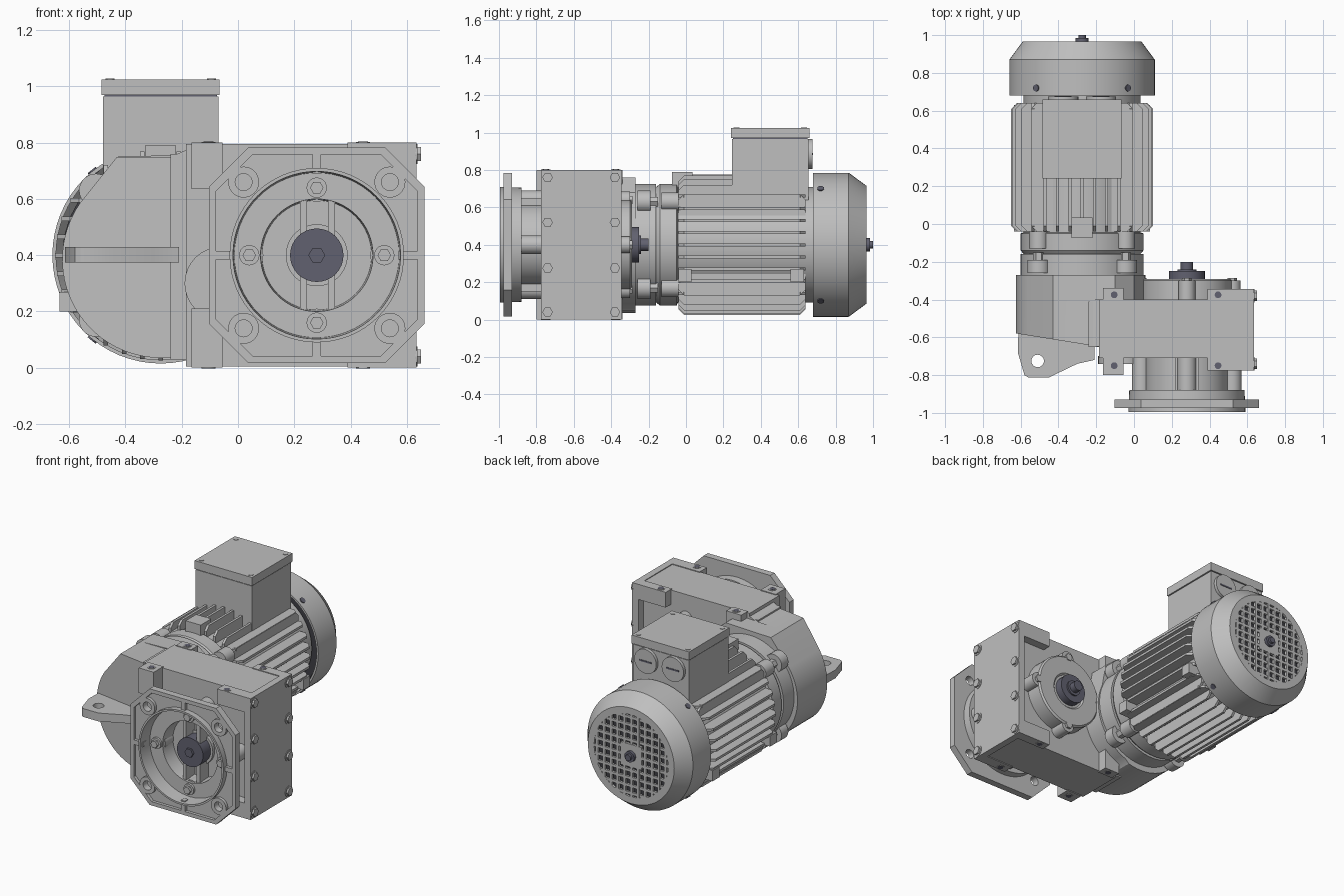
import bpy, bmesh
from math import sin, cos, radians, sqrt, pi
from mathutils import Matrix

if "Cube" in bpy.data.objects:
    bpy.data.objects.remove(bpy.data.objects["Cube"])

parts = []
MX, MZ = -0.275, 0.40      # motor axis
GX, GZ = 0.28, 0.40        # output shaft axis


def material(name, color):
    m = bpy.data.materials.new(name)
    m.use_nodes = True
    m.diffuse_color = color
    m.node_tree.nodes["Principled BSDF"].inputs["Base Color"].default_value = color
    return m


GREY = material("housing grey", (0.52, 0.52, 0.52, 1))
STEEL = material("dark steel", (0.12, 0.12, 0.16, 1))
BLACK = material("fan black", (0.05, 0.05, 0.06, 1))


def finish(name, bm, mat):
    bmesh.ops.recalc_face_normals(bm, faces=bm.faces)
    me = bpy.data.meshes.new(name)
    bm.to_mesh(me)
    bm.free()
    me.materials.append(mat)
    ob = bpy.data.objects.new(name, me)
    bpy.context.collection.objects.link(ob)
    parts.append(ob)
    return ob


def prism(name, pts, w0, w1, axis="y", mat=GREY):
    """Extrude a 2D outline along an axis."""
    put = {"x": lambda u, v, w: (w, u, v), "y": lambda u, v, w: (u, w, v),
           "z": lambda u, v, w: (u, v, w)}[axis]
    bm = bmesh.new()
    a, b = ([bm.verts.new(put(u, v, w)) for u, v in pts] for w in (w0, w1))
    bm.faces.new(a)
    bm.faces.new(b)
    for i in range(len(pts)):
        j = (i + 1) % len(pts)
        bm.faces.new((a[i], a[j], b[j], b[i]))
    return finish(name, bm, mat)


def arc(cu, cv, r, a0=0, a1=360, n=32):
    full = a1 - a0 == 360
    return [(cu + r * cos(radians(a0 + (a1 - a0) * i / (n if full else n - 1))),
             cv + r * sin(radians(a0 + (a1 - a0) * i / (n if full else n - 1)))) for i in range(n)]


def rod(name, u, v, r, w0, w1, axis="y", mat=GREY, n=32):
    return prism(name, arc(u, v, r, n=n), w0, w1, axis, mat)


def box(name, x0, x1, y0, y1, z0, z1, mat=GREY):
    return prism(name, [(x0, y0), (x1, y0), (x1, y1), (x0, y1)], z0, z1, "z", mat)


def lathe(name, profile, cx, cz, mat=GREY, n=64):
    """Spin a closed (radius, y) profile about an axis parallel to y."""
    bm = bmesh.new()
    rings = [[bm.verts.new((cx + r * cos(2 * pi * i / n), y, cz + r * sin(2 * pi * i / n)))
              for i in range(n)] for r, y in profile]
    for k, ring in enumerate(rings):
        nxt = rings[(k + 1) % len(rings)]
        for i in range(n):
            j = (i + 1) % n
            bm.faces.new((ring[i], ring[j], nxt[j], nxt[i]))
    return finish(name, bm, mat)


def cut(ob, cutter):
    mod = ob.modifiers.new("cut", "BOOLEAN")
    mod.operation, mod.solver, mod.object = "DIFFERENCE", "EXACT", cutter
    bpy.context.view_layer.objects.active = ob
    bpy.ops.object.modifier_apply(modifier=mod.name)
    parts.remove(cutter)
    bpy.data.objects.remove(cutter)


def octagon(half, chamfer):
    h, c = half, half - chamfer
    return [(GX + x, GZ + z) for x, z in
            ((-c, -h), (c, -h), (h, -c), (h, c), (c, h), (-c, h), (-h, c), (-h, -c))]


CARDINAL = ((1, 0), (0, 1), (-1, 0), (0, -1))
CORNERS = ((-1, -1), (-1, 1), (1, -1), (1, 1))

# Motor body and cooling fins
rod("motor_core", MX, MZ, 0.31, -0.08, 0.72, n=64)
for q in range(4):
    for k in range(-4, 5):
        off = k * 0.065
        top = sqrt(0.375 ** 2 - off ** 2)
        low = sqrt(0.30 ** 2 - off ** 2) - 0.02
        fin = prism("cooling_fin", [(-0.04, low), (-0.04, top - 0.03), (-0.01, top),
                                    (0.61, top), (0.64, top - 0.03), (0.64, low)],
                    off - 0.008, off + 0.008, "x")
        fin.data.transform(Matrix.Translation((MX, 0, MZ)) @ Matrix.Rotation(q * pi / 2, 4, "Y"))
for y in (-0.04, 0.56):
    for x0 in (MX - 0.36, MX + 0.24):
        box("foot_boss", x0, x0 + 0.12, y, y + 0.07, 0.2, 0.27)

# Motor end shield, flange and lifting block
lathe("end_shield", [(0.1, -0.17), (0.30, -0.17), (0.325, -0.14), (0.325, -0.05),
                     (0.30, -0.04), (0.1, -0.04)], MX, MZ)
rod("motor_flange", MX, MZ, 0.325, -0.28, -0.16, n=64)
for sx, sz in CORNERS:
    x, z = MX + sx * 0.23, MZ + sz * 0.23
    rod("flange_lug", x, z, 0.06, -0.26, -0.19)
    rod("flange_bolt", x, z, 0.03, -0.20, -0.15, n=6)
    rod("shield_lug", x, z, 0.05, -0.13, -0.04)
box("lifting_block", -0.33, -0.22, -0.075, 0.035, 0.68, 0.79)

# Fan cover with grille
lathe("fan_cover", [(0.372, 0.68), (0.385, 0.68), (0.385, 0.87), (0.315, 0.965),
                    (0.27, 0.965), (0.27, 0.95), (0.305, 0.95), (0.372, 0.86)], MX, MZ)
rod("fan", MX, MZ, 0.35, 0.74, 0.85, mat=BLACK)
rod("fan_backing", MX, MZ, 0.30, 0.85, 0.925, mat=BLACK)
for k in range(-5, 6):
    o = k * 0.05
    h = sqrt(0.28 ** 2 - o * o)
    box("grille_upright", MX + o - 0.009, MX + o + 0.009, 0.948, 0.965, MZ - h, MZ + h)
    box("grille_bar", MX - h, MX + h, 0.949, 0.964, MZ + o - 0.009, MZ + o + 0.009)
box("grille_centre", MX - 0.075, MX + 0.075, 0.947, 0.966, MZ - 0.075, MZ + 0.075)
rod("fan_shaft", MX, MZ, 0.035, 0.93, 0.985, mat=STEEL)
rod("fan_shaft_tip", MX, MZ, 0.02, 0.98, 1.0, mat=STEEL)
for sx, sz in CORNERS:
    screw = rod("cover_screw", 0, 0.72, 0.018, 0.37, 0.39, "z", STEEL, 16)
    screw.data.transform(Matrix.Translation((MX, 0, MZ)) @
                         Matrix.Rotation(sx * radians(39 if sz > 0 else 141), 4, "Y"))

# Terminal box with lid and cable plugs
box("terminal_box", -0.48, -0.07, 0.245, 0.655, 0.64, 0.965)
box("terminal_lid", -0.485, -0.065, 0.24, 0.66, 0.97, 1.025)
box("lid_gasket", -0.475, -0.075, 0.25, 0.65, 0.96, 0.975, STEEL)
for sx, sy in CORNERS:
    rod("lid_screw", MX + sx * 0.18, 0.45 + sy * 0.18, 0.016, 1.02, 1.028, "z", n=16)
for sx in (-1, 1):
    x = MX + sx * 0.1
    rod("cable_plug", x, 0.885, 0.08, 0.65, 0.675)
    box("plug_slot", x - 0.045, x + 0.045, 0.67, 0.678, 0.88, 0.89, STEEL)

# Helical gear stage beside the motor flange
left_arc = arc(MX, 0.385, 0.35, 145, 285, 28)
prism("stage_rear", left_arc + arc(MX, 0.385, 0.335, 290, 385, 16) +
      [(0.0, 0.68), (-0.1, 0.76), (-0.43, 0.75)], -0.40, -0.27)
front = prism("stage_front", left_arc + [(-0.17, 0.03), (-0.17, 0.78), (-0.24, 0.75),
                                         (-0.43, 0.75)], -0.65, -0.40)
for v in front.data.vertices:
    if v.co.y < -0.5:
        v.co.y = -0.58 - 0.16 * (v.co.x + 0.62)
box("stage_joint", -0.24, -0.15, -0.65, -0.41, 0.03, 0.76)
arm = prism("torque_arm", [(-0.61, -0.5), (-0.615, -0.68), (-0.58, -0.80), (-0.56, -0.812),
                           (-0.45, -0.812), (-0.30, -0.74), (-0.21, -0.72), (-0.21, -0.5)],
            0.375, 0.43, "z")
cut(arm, rod("arm_hole", -0.51, -0.725, 0.033, 0.3, 0.5, "z"))

# Right angle gearbox housing, corner pads and bolted cover
box("gearbox_body", -0.185, 0.60, -0.71, -0.40, 0.005, 0.795)
box("side_cover", 0.59, 0.635, -0.775, -0.345, 0.0, 0.80)
rod("front_bulge", -0.06, 0.30, 0.13, -0.74, -0.70)
for z0, z1, h in ((0.635, 0.80, 0.70), (0.0, 0.21, 0.0)):
    box("front_inner_pad", -0.165, -0.055, -0.80, -0.70, z0, z1)
    box("rear_inner_pad", -0.165, -0.055, -0.41, -0.34, z0, z1)
    box("front_outer_pad", 0.39, 0.60, -0.775, -0.70, h, h + 0.10)
    box("rear_outer_pad", 0.39, 0.60, -0.41, -0.345, h, h + 0.10)
    face = 0.798 if h else -0.002
    for x in (-0.105, 0.445):
        for y in (-0.75, -0.375):
            rod("pad_ring", x, y, 0.025, face, face + 0.005, "z", n=24)
            rod("pad_hole", x, y, 0.018, face - 0.001, face + 0.006, "z", STEEL, 16)
for y in (-0.74, -0.38):
    for z in (0.04, 0.275, 0.52, 0.76):
        rod("cover_washer", y, z, 0.036, 0.63, 0.638, "x", n=24)
        rod("cover_bolt", y, z, 0.028, 0.63, 0.65, "x", n=6)

# Rear bearing boss with shaft end
lathe("rear_boss", [(0.05, -0.42), (0.24, -0.42), (0.24, -0.30), (0.23, -0.29),
                    (0.12, -0.29), (0.11, -0.30), (0.05, -0.30)], GX, GZ)
rod("rear_shaft_cap", GX, GZ, 0.095, -0.32, -0.25, mat=STEEL)
rod("rear_shaft_tip", GX, GZ, 0.033, -0.26, -0.2, mat=STEEL)
rod("rear_shaft_collar", GX, GZ, 0.05, -0.26, -0.24, mat=STEEL)

# Output flange: neck, recessed ring, octagonal plate
lathe("flange_hub", [(0.08, -0.70), (0.22, -0.70), (0.22, -0.88), (0.305, -0.88), (0.31, -0.995),
                     (0.298, -0.995), (0.293, -0.90), (0.20, -0.90), (0.195, -0.80),
                     (0.11, -0.80), (0.11, -0.82), (0.08, -0.82)], GX, GZ)
rod("output_shaft", GX, GZ, 0.095, -0.90, -0.75, mat=STEEL)
rod("output_shaft_bolt", GX, GZ, 0.03, -0.915, -0.89, mat=STEEL, n=6)
plate = prism("flange_plate", octagon(0.375, 0.135), -0.955, -0.93)
rim = prism("flange_rim", octagon(0.383, 0.14), -0.975, -0.93)
cut(rim, prism("rim_opening", octagon(0.358, 0.13), -1.1, -0.9))
cut(plate, rod("plate_opening", GX, GZ, 0.30, -1.1, -0.9, n=64))
for sx, sz in CORNERS:
    x, z = GX + sx * 0.26, GZ + sz * 0.26
    ring = rod("mounting_boss", x, z, 0.055, -0.975, -0.93)
    for ob in (plate, ring):
        cut(ob, rod("mounting_hole", x, z, 0.03, -1.1, -0.9))
for dx, dz in CARDINAL:
    box("flange_rib", GX + dx * 0.335 - 0.015 - 0.03 * abs(dx), GX + dx * 0.335 + 0.015 + 0.03 * abs(dx),
        -0.975, -0.94, GZ + dz * 0.335 - 0.015 - 0.03 * abs(dz), GZ + dz * 0.335 + 0.015 + 0.03 * abs(dz))
    x, z = GX + dx * 0.24, GZ + dz * 0.24
    rod("neck_lug", x, z, 0.05, -0.885, -0.70)
    rod("rear_lug", x, z, 0.045, -0.42, -0.30)
    rod("rear_bolt", x, z, 0.025, -0.31, -0.285, n=6)
    rod("recess_washer", x, z, 0.036, -0.915, -0.89)
    rod("recess_bolt", x, z, 0.024, -0.935, -0.90, n=6)
for x in (0.22, 0.32):
    box("neck_rib", x, x + 0.025, -0.89, -0.70, 0.15, 0.65)

# Smooth the round surfaces, keep the machined edges sharp
bpy.ops.object.select_all(action="DESELECT")
for ob in parts:
    ob.select_set(True)
bpy.context.view_layer.objects.active = parts[0]
bpy.ops.object.shade_smooth_by_angle(angle=radians(30))
